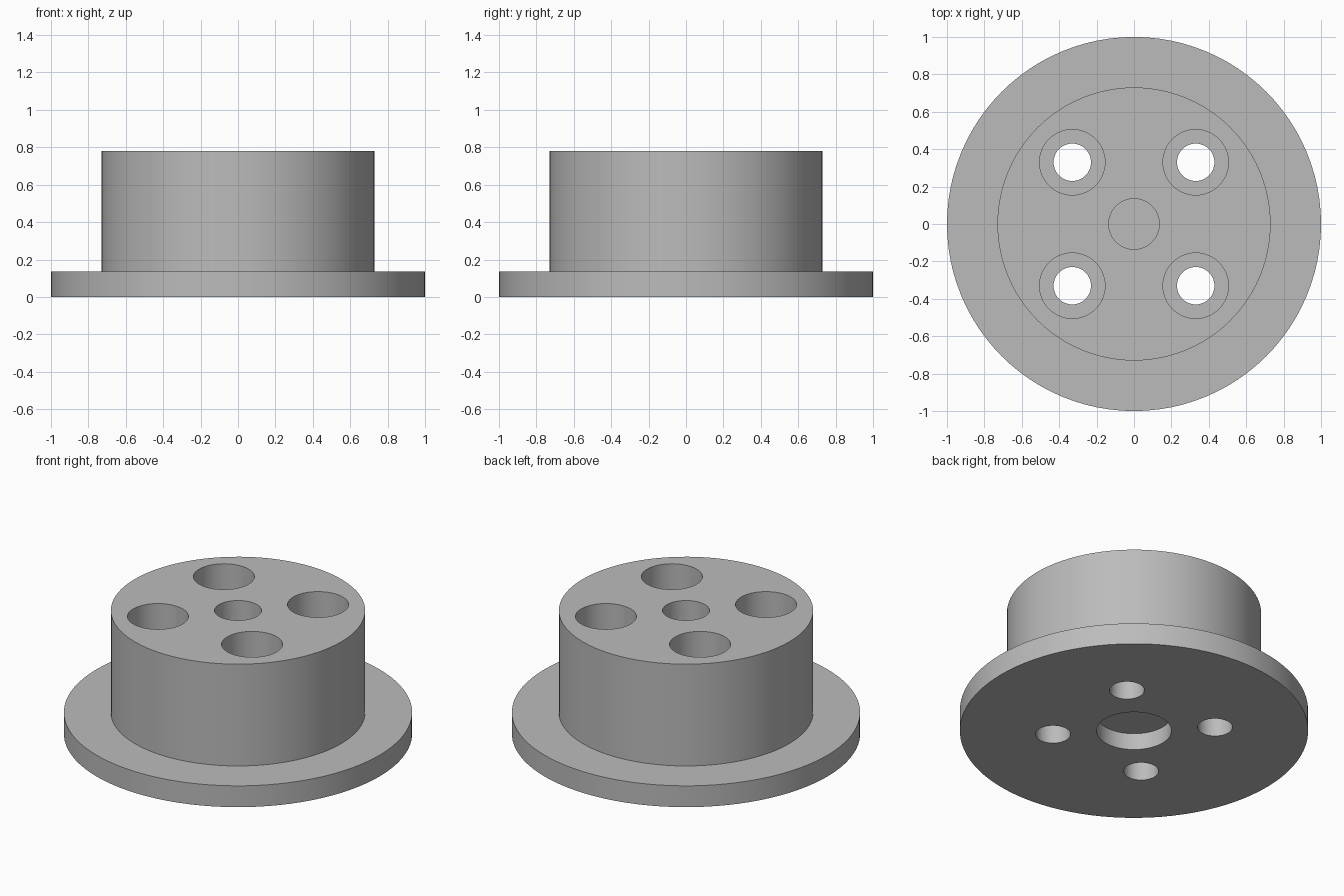
import bpy, bmesh
from math import cos, sin, tau

if "Cube" in bpy.data.objects:
    bpy.data.objects.remove(bpy.data.objects["Cube"])

SEGMENTS = 96
GREY = (0.5, 0.5, 0.5, 1)
grey = bpy.data.materials.new("plain grey")
grey.use_nodes = True
grey.diffuse_color = GREY
grey.node_tree.nodes["Principled BSDF"].inputs["Base Color"].default_value = GREY


def lathe(name, profile, x=0, y=0):
    """Closed solid turned from (radius, height) points, listed bottom to top."""
    bm = bmesh.new()
    rings = [[bm.verts.new((r * cos(tau * i / SEGMENTS), r * sin(tau * i / SEGMENTS), z))
              for i in range(SEGMENTS)] for r, z in profile]
    for low, high in zip(rings, rings[1:]):
        for i in range(SEGMENTS):
            j = (i + 1) % SEGMENTS
            bm.faces.new((low[i], low[j], high[j], high[i]))
    bm.faces.new(rings[0][::-1])
    bm.faces.new(rings[-1])
    bmesh.ops.recalc_face_normals(bm, faces=bm.faces)
    mesh = bpy.data.meshes.new(name)
    bm.to_mesh(mesh)
    bm.free()
    mesh.materials.append(grey)
    obj = bpy.data.objects.new(name, mesh)
    obj.location = (x, y, 0)
    bpy.context.collection.objects.link(obj)
    return obj


# Flange and hub, with the blind centre bore above and the round recess below
hub = lathe("flanged_hub", [(0.215, 0.105), (0.215, 0), (1, 0), (1, 0.135), (0.73, 0.135),
                            (0.73, 0.78), (0.135, 0.78), (0.135, 0.24)])

# Four counterbored screw holes
cutters = [lathe("screw_hole_cutter", [(0.1, -0.1), (0.1, 0.27), (0.175, 0.27), (0.175, 0.9)],
                 0.33 * sx, 0.33 * sy) for sx in (-1, 1) for sy in (-1, 1)]
bpy.context.view_layer.objects.active = hub
hub.select_set(True)
for cutter in cutters:
    cutter.hide_render = True
    cut = hub.modifiers.new("screw hole", "BOOLEAN")
    cut.operation = "DIFFERENCE"
    cut.solver = "EXACT"
    cut.object = cutter
    bpy.ops.object.modifier_apply(modifier=cut.name)
    bpy.data.objects.remove(cutter)

# Smooth round walls with crisp rims
bpy.ops.object.shade_smooth_by_angle(angle=0.6)
